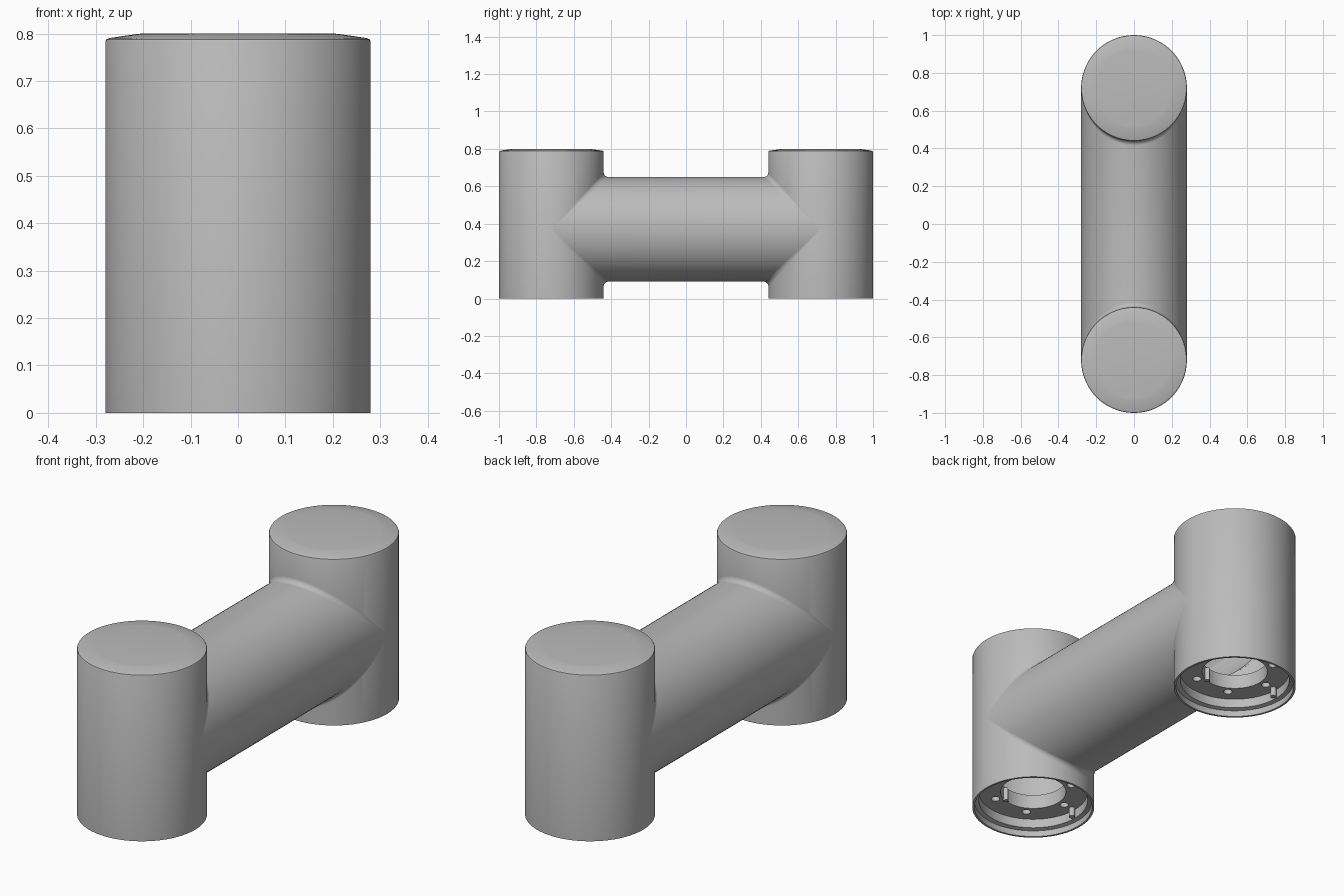
import bpy, bmesh
from math import sin, cos, pi, sqrt, radians

if "Cube" in bpy.data.objects:
    bpy.data.objects.remove(bpy.data.objects["Cube"])

R, AXIS_Y, TUBE_Z = 0.28, 0.72, 0.37   # shared radius, housing offset, tube height
INNER, BORE, FILLET = 0.26, 0.15, 0.025
SEG = 96

grey = bpy.data.materials.new("satin_grey")
grey.use_nodes = True
COLOUR = (0.5, 0.5, 0.5, 1)
grey.diffuse_color = COLOUR
grey.node_tree.nodes["Principled BSDF"].inputs["Base Color"].default_value = COLOUR


def finish(name, bm, angle=30):
    bmesh.ops.recalc_face_normals(bm, faces=bm.faces)
    mesh = bpy.data.meshes.new(name)
    bm.to_mesh(mesh)
    bm.free()
    mesh.materials.append(grey)
    ob = bpy.data.objects.new(name, mesh)
    bpy.context.collection.objects.link(ob)
    smooth(ob, angle)
    return ob


def smooth(ob, angle=30):
    bpy.ops.object.select_all(action='DESELECT')
    ob.select_set(True)
    bpy.context.view_layer.objects.active = ob
    bpy.ops.object.shade_smooth_by_angle(angle=radians(angle))


def loft(bm, rings, close_rows=False):
    """Skin a list of equal closed rings of points."""
    rows = [[bm.verts.new(p) for p in ring] for ring in rings]
    pairs = list(zip(rows, rows[1:]))
    if close_rows:
        pairs.append((rows[-1], rows[0]))
    for a, b in pairs:
        n = len(a)
        for i in range(n):
            j = (i + 1) % n
            bm.faces.new((a[i], a[j], b[j], b[i]))
    return rows


def lathe(bm, profile, y, cap=False):
    rings = [[(r * cos(2 * pi * i / SEG), y + r * sin(2 * pi * i / SEG), z)
              for i in range(SEG)] for r, z in profile]
    rows = loft(bm, rings)
    if cap:
        bm.faces.new(rows[0])
        bm.faces.new(rows[-1])
    return rows


def rod(bm, r, x, y, z0, z1, n=20):
    rows = loft(bm, [[(x + r * cos(2 * pi * i / n), y + r * sin(2 * pi * i / n), z)
                      for i in range(n)] for z in (z0, z1)])
    for row in rows:
        bm.faces.new(row)


def cut(ob, cutter):
    cutter.hide_render = True
    mod = ob.modifiers.new("cut", 'BOOLEAN')
    mod.operation, mod.solver, mod.object = 'DIFFERENCE', 'EXACT', cutter
    bpy.context.view_layer.objects.active = ob
    bpy.ops.object.modifier_apply(modifier=mod.name)
    bpy.data.objects.remove(cutter)


# Housing section: inner cavity, flange bore, stepped recess, wall, crowned lid
SECTION = [(INNER, 0.77), (INNER, 0.15), (BORE, 0.15), (BORE, 0.08), (0.25, 0.08),
           (0.25, 0.035), (0.27, 0.03), (0.27, 0), (R, 0), (R, 0.784),
           (0.278, 0.788), (0.27, 0.791), (0.215, 0.799), (0.205, 0.8)]

for side, label in ((-1, "front"), (1, "back")):
    y = side * AXIS_Y
    bm = bmesh.new()
    lathe(bm, SECTION, y, cap=True)
    housing = finish(label + "_housing", bm)

    # Six bolt holes through the flange
    bm = bmesh.new()
    for k in range(6):
        a = k * pi / 3
        rod(bm, 0.02, 0.185 * cos(a), y + 0.185 * sin(a), 0.05, 0.2)
    cut(housing, finish("bolt_hole_cutter", bm))

    # Opening from the housing into the cross tube
    bm = bmesh.new()
    rows = loft(bm, [[(0.245 * cos(2 * pi * i / SEG), yy, TUBE_Z + 0.2 * sin(2 * pi * i / SEG))
                      for i in range(SEG)] for yy in (0, y)])
    for row in rows:
        bm.faces.new(row)
    cut(housing, finish("tube_opening_cutter", bm))
    smooth(housing)

    # Locating pin in the recess and key in the bore
    bm = bmesh.new()
    rod(bm, 0.014, -0.232, y, 0.035, 0.085)
    finish(label + "_locating_pin", bm)
    bm = bmesh.new()
    rod(bm, 0.016, 0.05, y - 0.137, 0.075, 0.14, n=4)
    finish(label + "_bore_key", bm)

# Cross tube: each ring runs lengthwise, flaring into a fillet at both housings
rings = []
for i in range(SEG):
    a = 2 * pi * (i + 0.5) / SEG
    c, s = cos(a), sin(a)
    t = FILLET * abs(s)
    seam = AXIS_Y - R * abs(s)
    up = 1 if s > 0 else -1
    half = []
    for k in range(9):
        q = k / 8 * pi / 2
        half.append((seam - t * (1 - sin(q)), TUBE_Z + R * s + up * t * (1 - cos(q))))
    outer = [(-y, z) for y, z in reversed(half)] + half
    end = AXIS_Y - sqrt(INNER ** 2 - (0.24 * c) ** 2)
    zi = TUBE_Z + 0.195 * s
    rings.append([(R * c, y, z) for y, z in outer] + [(0.24 * c, end, zi), (0.24 * c, -end, zi)])
bm = bmesh.new()
loft(bm, rings, close_rows=True)
finish("cross_tube", bm)
